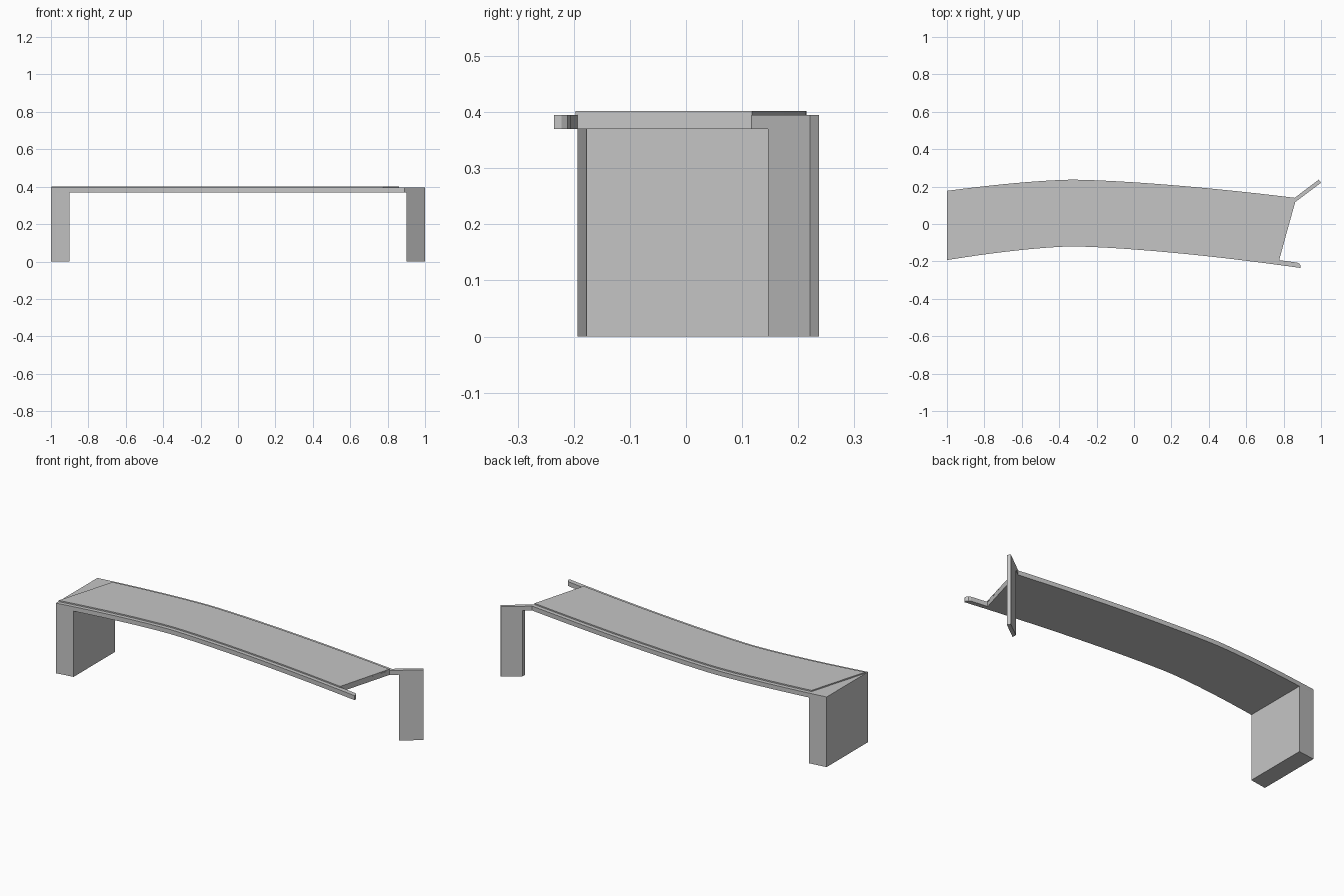
import bpy
import bmesh

cube = bpy.data.objects.get("Cube")
if cube:
    bpy.data.objects.remove(cube, do_unlink=True)

# One plain grey for every part
GREY = (0.56, 0.56, 0.56, 1)
grey = bpy.data.materials.new("plain grey")
grey.diffuse_color = GREY
grey.use_nodes = True
grey.node_tree.nodes["Principled BSDF"].inputs["Base Color"].default_value = GREY

PEAK = -0.33          # x where the deck bows furthest back
UNDER, RIM, TOP = 0.37, 0.395, 0.402


def front_y(x):
    d = x - PEAK
    return -0.12 - (0.0853 if d > 0 else 0.133) * abs(d) ** 1.5


def back_y(x):
    d = x - PEAK
    return 0.237 - (0.0747 if d > 0 else 0.109) * abs(d) ** 1.5


def edge(curve, x0, x1, inset=0, steps=40):
    """Points along a bowed edge, from x0 to x1."""
    xs = [x0 + (x1 - x0) * i / steps for i in range(steps + 1)]
    return [(x, curve(x) + inset) for x in xs]


def prism(name, outline, z0, z1):
    """Extrude a plan outline between two heights."""
    bm = bmesh.new()
    face = bm.faces.new([bm.verts.new((x, y, z0)) for x, y in outline])
    extruded = bmesh.ops.extrude_face_region(bm, geom=[face])["geom"]
    top = [v for v in extruded if isinstance(v, bmesh.types.BMVert)]
    bmesh.ops.translate(bm, verts=top, vec=(0, 0, z1 - z0))
    if not any(f.normal.z < 0 for f in bm.faces):
        bm.normal_update()
    bmesh.ops.recalc_face_normals(bm, faces=bm.faces)
    mesh = bpy.data.meshes.new(name)
    bm.to_mesh(mesh)
    bm.free()
    mesh.materials.append(grey)
    obj = bpy.data.objects.new(name, mesh)
    bpy.context.collection.objects.link(obj)
    return obj


# Deck base: bowed strip with a rounded prong in front and an arm behind
prong = [(0.89, -0.222), (0.883, -0.211), (0.87, -0.206), (0.775, -0.193)]
arm = [(0.862, 0.117), (0.9, 0.146), (0.9, 0.171)]
prism("deck_base",
      edge(front_y, -1, 0.89) + prong + arm + edge(back_y, 0.86, -1),
      UNDER, RIM)

# Raised deck panel, inset from the long edges with slanted ends
prism("deck_panel",
      edge(front_y, -0.998, 0.775, 0.022) + edge(back_y, 0.861, -0.9, -0.022),
      RIM, TOP)

# Wide leg following the bowed edges
prism("wide_leg",
      edge(front_y, -1, -0.9, steps=4) + edge(back_y, -0.9, -1, steps=4),
      0, UNDER)

# Thin angled leg at the end of the arm
prism("thin_leg",
      [(0.9, 0.146), (1.0, 0.221), (0.988, 0.237), (0.9, 0.171)],
      0, RIM)
